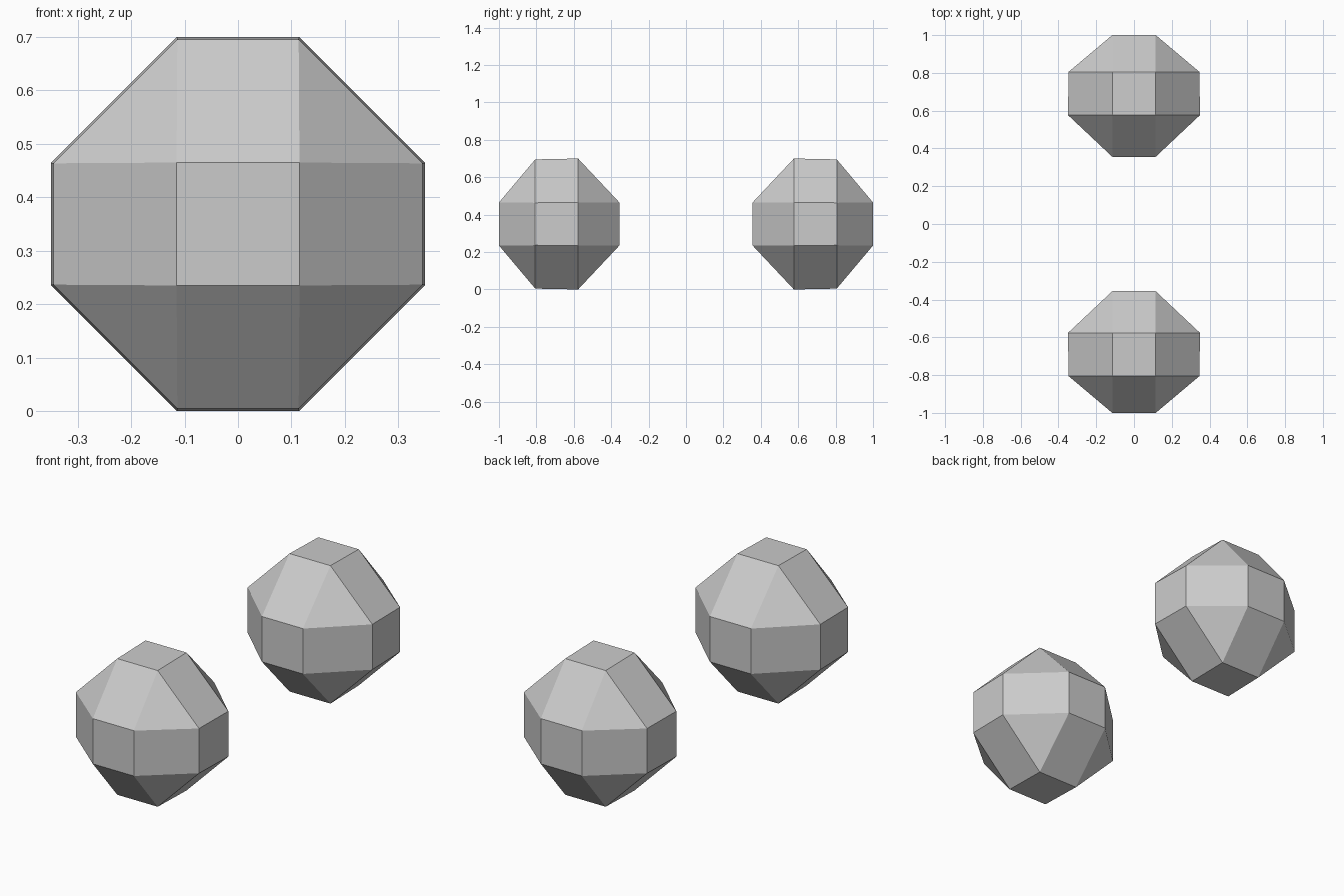
import bpy, bmesh

if "Cube" in bpy.data.objects:
    bpy.data.objects.remove(bpy.data.objects["Cube"])

grey = bpy.data.materials.new("plain grey")
grey.diffuse_color = (0.6, 0.6, 0.6, 1)
grey.use_nodes = True
grey.node_tree.nodes["Principled BSDF"].inputs["Base Color"].default_value = grey.diffuse_color

CENTRE_Z = 0.35
A = 0.115                                          # half width of the small flats
CORNERS = [(1, 1), (-1, 1), (-1, -1), (1, -1)]


def square(bm, y):
    return [bm.verts.new((sx * A, y, CENTRE_Z + sz * A)) for sx, sz in CORNERS]


def octagon(bm, y, r):
    a, ring = r * A / 0.35, []
    for i, (sx, sz) in enumerate(CORNERS):
        pair = [(sx * r, sz * a), (sx * a, sz * r)]
        if i % 2:
            pair.reverse()
        ring += [bm.verts.new((x, y, CENTRE_Z + z)) for x, z in pair]
    return ring


def cap(bm, sq, ring):
    """End square joined to the octagon by four triangles and four quads."""
    bm.faces.new(sq)
    for i in range(4):
        j = (i + 1) % 4
        bm.faces.new((sq[i], ring[2 * i], ring[2 * i + 1]))
        bm.faces.new((sq[i], ring[2 * i + 1], ring[2 * j], sq[j]))


def faceted_ball(name, side):
    bm = bmesh.new()
    outer = octagon(bm, side * 0.806, 0.3455)
    inner = octagon(bm, side * 0.577, 0.35)
    # middle belt
    for i in range(8):
        j = (i + 1) % 8
        bm.faces.new((outer[i], outer[j], inner[j], inner[i]))
    # outer and inner ends
    cap(bm, square(bm, side * 1.0), outer)
    cap(bm, square(bm, side * 0.356), inner)
    bmesh.ops.recalc_face_normals(bm, faces=bm.faces)
    mesh = bpy.data.meshes.new(name)
    bm.to_mesh(mesh)
    bm.free()
    mesh.materials.append(grey)
    bpy.context.collection.objects.link(bpy.data.objects.new(name, mesh))


faceted_ball("front_ball", -1)
faceted_ball("back_ball", 1)
